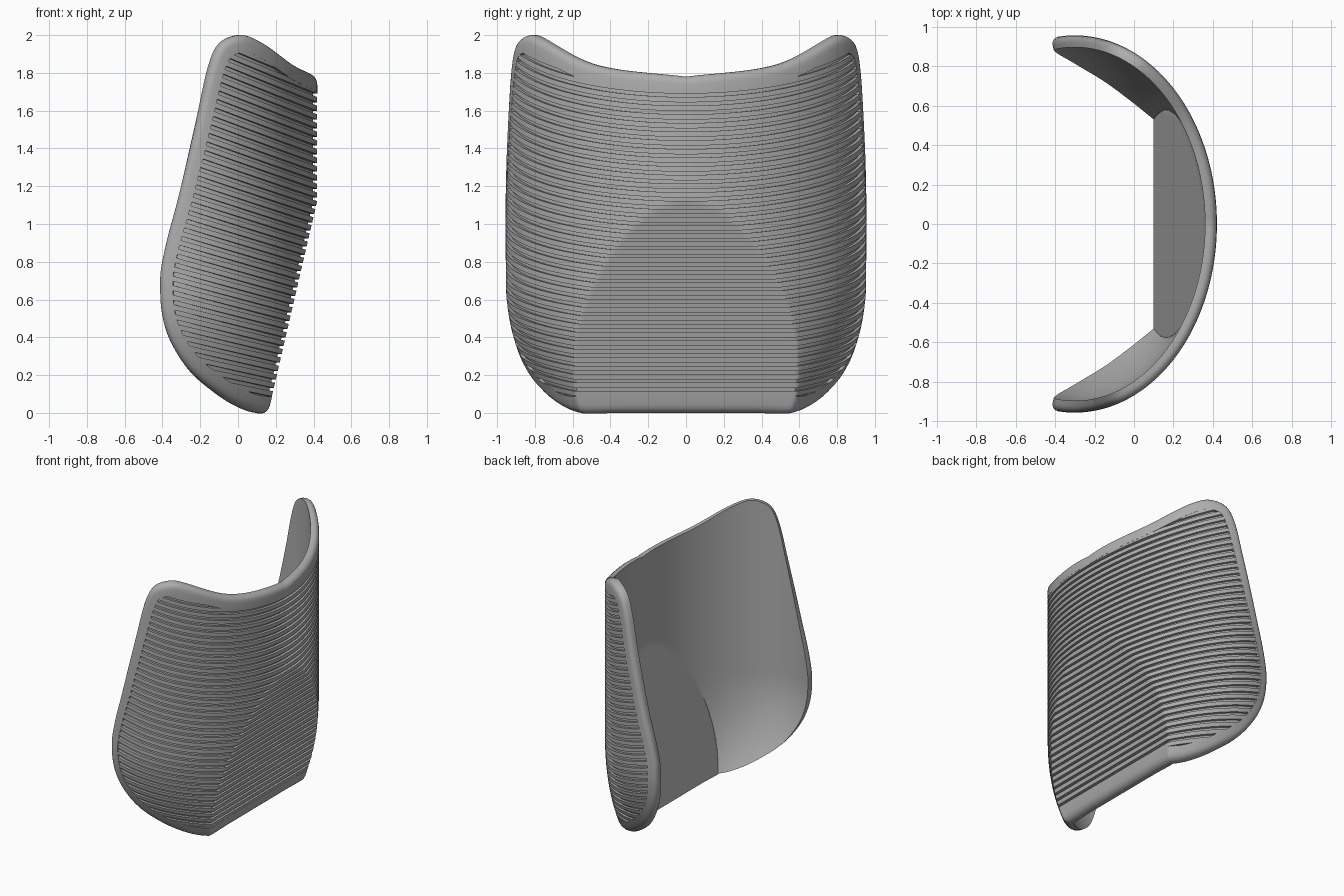
import bpy, bmesh
from math import acos, cos, sin
from mathutils import Vector
from mathutils.geometry import interpolate_bezier

if "Cube" in bpy.data.objects:
    bpy.data.objects.remove(bpy.data.objects["Cube"])

gray = bpy.data.materials.new("plain gray")
gray.use_nodes = True
gray.diffuse_color = (0.42, 0.42, 0.42, 1)
gray.node_tree.nodes["Principled BSDF"].inputs["Base Color"].default_value = gray.diffuse_color

R = 0.85            # unrolling radius, used to measure widths along the wall
WALL, FLOOR, RIM = 0.06, 0.022, 0.09


def place(u, z):
    """Outer wall: an elliptic half cylinder, narrowed at the foot and cut by a leaning flat."""
    a = u / R
    narrow = 1 - 0.24 * max(0, 1 - z / 0.7) ** 2
    x = min(-0.3 + 0.72 * cos(a), 0.16 + 0.232 * z)
    return Vector((x, 0.955 * narrow * sin(a), z))


def surface(u, z, depth):
    e = 0.015
    n = (place(u + e, z) - place(u - e, z)).cross(place(u, z + e) - place(u, z - e))
    n.z = 0         # keep the edges level through the thickness
    return place(u, z) - n.normalized() * depth


def smooth_path(points, count):
    """Even samples along a rounded path through the points."""
    p = [Vector(q) for q in points]
    fine = [p[0]]
    for i in range(len(p) - 1):
        d = (p[i + 1] - p[i]).length / 3
        before = p[i + 1] - p[i - 1] if i else Vector((0, p[1].y - p[0].y))
        after = p[i + 2] - p[i] if i + 2 < len(p) else p[i + 1] - p[i]
        fine += interpolate_bezier(p[i], p[i] + before.normalized() * d,
                                   p[i + 1] - after.normalized() * d, p[i + 1], 24)[1:]
    lengths = [0]
    for a, b in zip(fine, fine[1:]):
        lengths.append(lengths[-1] + (b - a).length)
    out, j = [], 0
    for k in range(count + 1):
        t = lengths[-1] * k / count
        while j < len(fine) - 2 and lengths[j + 1] < t:
            j += 1
        f = (t - lengths[j]) / (lengths[j + 1] - lengths[j])
        out.append(fine[j].lerp(fine[j + 1], f).to_2d())
    return out


def unroll(x, z):
    return (R * acos((x + 0.3) / 0.72), z)


# Side outline (x, z): from the foremost point over the top, and under the foot
tip = (-0.42, 0.7)
upper = [tip, (-0.39, 0.88), (-0.32, 1.13), (-0.206, 1.577), (-0.14, 1.84), (-0.08, 1.955),
         (0.03, 2.0), (0.12, 1.975), (0.32, 1.84), (0.42, 1.78)]
lower = [tip, (-0.41, 0.53), (-0.365, 0.386), (-0.26, 0.23), (-0.127, 0.12),
         (0.005, 0.04), (0.13, 0.0)]
HALF = 90
over = smooth_path([unroll(*p) for p in upper], HALF)
under = smooth_path([unroll(*p) for p in lower] + [(0.4, 0), (0, 0)], HALF)


def mirrored(p):
    return Vector((-p.x, p.y))


outline = over + [mirrored(p) for p in over[-2::-1]]
foot = under + [mirrored(p) for p in under[-2::-1]]
N = 2 * HALF
outline += foot[-2:0:-1]
L = len(outline)


def inset(width):
    ring = []
    for i, p in enumerate(outline):
        t = (outline[(i + 1) % L] - outline[i - 1]).normalized()
        ring.append(p + Vector((-t.y, t.x)) * width)
    return ring


def inside(p, ring):
    hit = False
    for a, b in zip(ring, ring[1:] + ring[:1]):
        if (a.y > p.y) != (b.y > p.y) and p.x < a.x + (p.y - a.y) * (b.x - a.x) / (b.y - a.y):
            hit = not hit
    return hit


def finish(bm, name):
    bmesh.ops.remove_doubles(bm, verts=bm.verts, dist=0.0001)
    bmesh.ops.recalc_face_normals(bm, faces=bm.faces)
    mesh = bpy.data.meshes.new(name)
    bm.to_mesh(mesh)
    bm.free()
    mesh.materials.append(gray)
    ob = bpy.data.objects.new(name, mesh)
    bpy.context.collection.objects.link(ob)
    bpy.ops.object.select_all(action="DESELECT")
    ob.select_set(True)
    bpy.context.view_layer.objects.active = ob
    bpy.ops.object.shade_smooth_by_angle(angle=0.6)


def quad(bm, *v):
    if len(set(v)) == 4:
        bm.faces.new(v)


# Shell with a rounded rim and a sunken outer field
# orientation check so that insets always go inward
area = sum(a.x * b.y - b.x * a.y for a, b in zip(outline, outline[1:] + outline[:1]))
SIGN = 1 if area > 0 else -1

bm = bmesh.new()
section = [(0, WALL), (0, 0.035), (0.004, 0.022), (0.013, 0.01), (0.026, 0.003),
           (0.045, 0), (RIM, 0), (RIM, FLOOR)]
flat = [inset(SIGN * w) for w, d in section]
rings = [[bm.verts.new(surface(p.x, p.y, d)) for p in ring]
         for ring, (w, d) in zip(flat, section)]
for a, b in zip(rings, rings[1:]):
    for i in range(L):
        j = (i + 1) % L
        quad(bm, a[i], a[j], b[j], b[i])

ROWS = 50
for k in (0, -1):
    columns = []
    for i in range(N + 1):
        top, low = flat[k][i], flat[k][-i % L]
        col = [rings[k][i]]
        for r in range(1, ROWS):
            p = top.lerp(low, r / ROWS)
            col.append(bm.verts.new(surface(p.x, p.y, section[k][1])))
        columns.append(col + [rings[k][-i % L]])
    for a, b in zip(columns, columns[1:]):
        for r in range(ROWS):
            quad(bm, a[r], b[r], b[r + 1], a[r + 1])
finish(bm, "shell")

# Ribs: bands that follow slightly tilted levels and end under the rim
field = inset(SIGN * (RIM - 0.018))
PITCH, RIB = 0.046, 0.014


def level(u, c):
    z = c
    for _ in range(6):
        z = c - (0.2 + 0.12 * c) * (place(u, z).x - 0.4)
    return z


bm = bmesh.new()
STEPS = 220
for n in range(44):
    c = 0.01 + n * PITCH
    last = None
    for s in range(STEPS + 1):
        u = (2 * s / STEPS - 1) * 1.5
        z = level(u, c)
        if not inside(Vector((u, z)), field):
            if last:
                bm.faces.new(last)
            last = None
            continue
        cut = [bm.verts.new(surface(u, z + h, d)) for h, d in
               ((-RIB, FLOOR + 0.004), (-RIB, 0.001), (RIB, 0.001), (RIB, FLOOR + 0.004))]
        if last:
            for i in range(4):
                quad(bm, last[i - 1], last[i], cut[i], cut[i - 1])
        else:
            bm.faces.new(cut)
        last = cut
finish(bm, "ribs")
